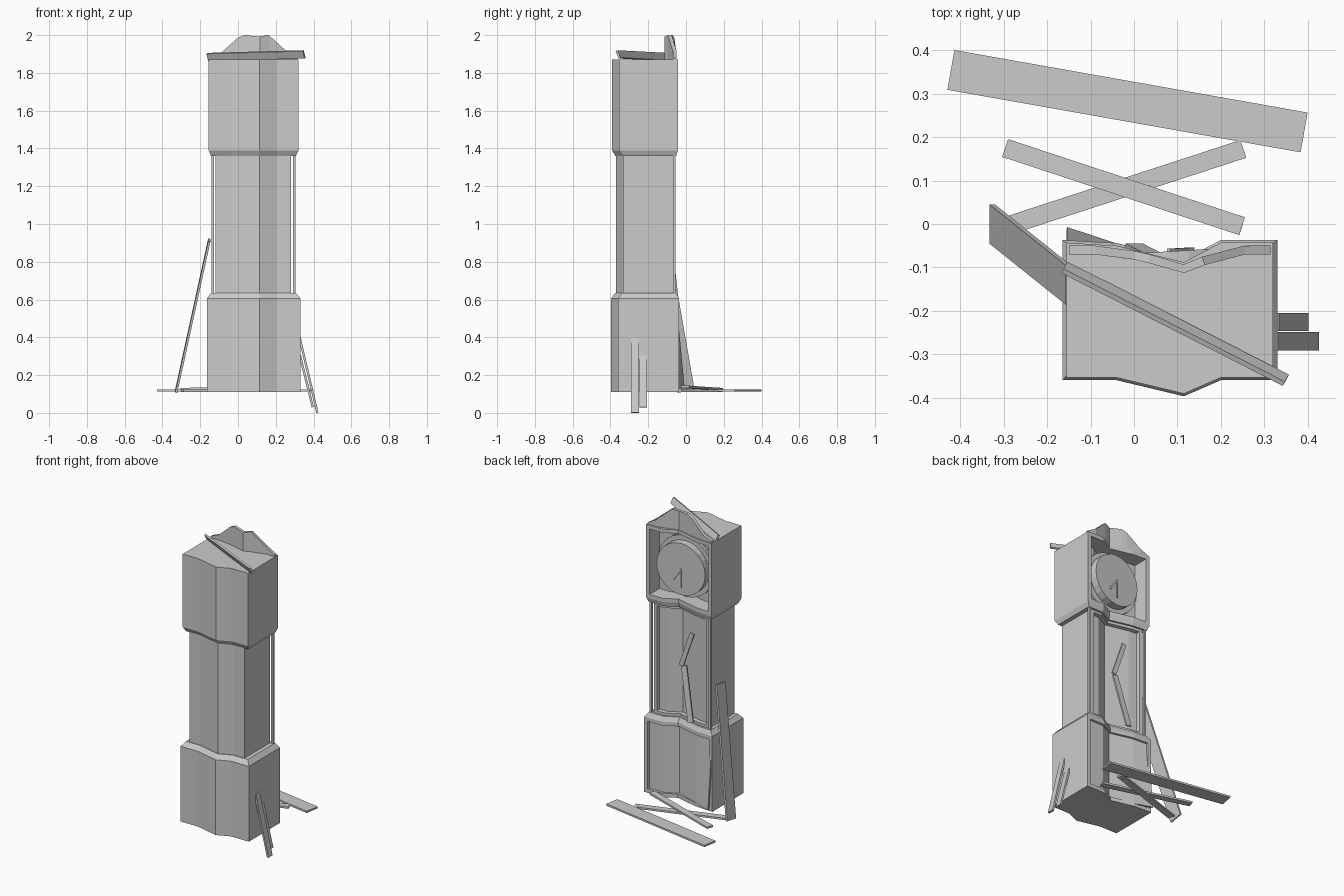
import bpy, bmesh, math
from mathutils import Vector, Matrix

if "Cube" in bpy.data.objects:
    bpy.data.objects.remove(bpy.data.objects["Cube"])


def finish(name, bm):
    bmesh.ops.recalc_face_normals(bm, faces=bm.faces[:])
    me = bpy.data.meshes.new(name)
    bm.to_mesh(me)
    bm.free()
    ob = bpy.data.objects.new(name, me)
    bpy.context.collection.objects.link(ob)
    return ob


# Serpentine plan shared by every section of the case
MID = (-0.04, 0.115, 0.2)


def outline(x0, x1, yb, yf):
    back = [(x0, yb), (MID[0], yb), (MID[1], yb - 0.037), (MID[2], yb), (x1, yb)]
    front = [(x1, yf), (MID[2], yf), (MID[1], yf - 0.045), (MID[0], yf - 0.007), (x0, yf)]
    return back + front


def case(name, levels, door_level, rim, depth):
    """Stack outlines into a closed case, then sink the +y door opening."""
    bm = bmesh.new()
    rings = [[bm.verts.new((x, y, z)) for x, y in outline(*o)] for z, o in levels]
    n = len(rings[0])
    door = []
    for k in range(len(rings) - 1):
        for i in range(n):
            j = (i + 1) % n
            f = bm.faces.new((rings[k][i], rings[k][j], rings[k + 1][j], rings[k + 1][i]))
            if k == door_level and 5 <= i <= 8:
                door.append(f)
    bm.faces.new(rings[0])
    bm.faces.new(rings[-1])
    bmesh.ops.recalc_face_normals(bm, faces=bm.faces[:])
    bmesh.ops.inset_region(bm, faces=door, thickness=rim, use_boundary=True, use_even_offset=True)
    bmesh.ops.inset_region(bm, faces=door, thickness=0.002, use_boundary=True, use_even_offset=True)
    verts = list({v for f in door for v in f.verts})
    bmesh.ops.translate(bm, verts=verts, vec=(0, -depth, 0))
    return finish(name, bm)


def sheet(name, low, high, thick):
    """Thin folded panel between two point rows."""
    bm = bmesh.new()
    a = [bm.verts.new(p) for p in low]
    b = [bm.verts.new(p) for p in high]
    for i in range(len(a) - 1):
        bm.faces.new((a[i], a[i + 1], b[i + 1], b[i]))
    ob = finish(name, bm)
    m = ob.modifiers.new("thickness", 'SOLIDIFY')
    m.thickness = thick
    m.offset = 0
    return ob


def plank(name, p0, p1, side, width, thick=0.012):
    """Board from p0 to p1 with its width lying along side."""
    p0, p1 = Vector(p0), Vector(p1)
    x = (p1 - p0).normalized()
    z = x.cross(Vector(side)).normalized()
    y = z.cross(x)
    rot = Matrix((x, y, z)).transposed().to_4x4()
    bm = bmesh.new()
    bmesh.ops.create_cube(bm, size=1, matrix=Matrix.Translation((p0 + p1) / 2) @ rot
                          @ Matrix.Diagonal(((p1 - p0).length, width, thick, 1)))
    return finish(name, bm)


def disc(name, loc, r, depth, tilt=0.0):
    bm = bmesh.new()
    bmesh.ops.create_cone(bm, cap_ends=True, segments=24, radius1=r, radius2=r, depth=depth,
                          matrix=Matrix.Translation(loc) @ Matrix.Rotation(tilt, 4, 'Z')
                          @ Matrix.Rotation(math.pi / 2, 4, 'X'))
    return finish(name, bm)


# Case sections
BASE = (-0.165, 0.331, -0.36, -0.037)
HEAD = (-0.155, 0.32, -0.354, -0.043)
WAIST = (-0.12, 0.28, -0.333, -0.065)
NECK = (-0.143, 0.307, -0.337, -0.052)
case("clock_base", [(0.11, BASE), (0.605, BASE), (0.635, NECK)], 0, 0.025, 0.02)
case("clock_waist", [(0.63, WAIST), (1.365, WAIST)], 0, 0.022, 0.025)
case("clock_head", [(1.36, NECK), (1.39, HEAD), (1.87, HEAD)], 1, 0.025, 0.1)

# Corner columns beside the waist door
for i, x in enumerate((-0.134, 0.297)):
    plank(f"waist_column_{i}", (x, -0.062, 0.63), (x, -0.062, 1.37), (1, 0, 0), 0.014, 0.014)

# Folded crest on the head
xs = (-0.15, -0.09, 0.0, 0.035, 0.115, 0.16, 0.255, 0.315)
ys = (-0.06, -0.06, -0.072, -0.08, -0.103, -0.085, -0.06, -0.06)
zs = (1.88, 1.905, 1.985, 2.0, 1.992, 2.0, 1.915, 1.88)
sheet("crest", [(x, y, 1.865) for x, y in zip(xs, ys)], list(zip(xs, ys, zs)), 0.02)

# Loose lower panel, sprung out at one corner
px = (0.3, 0.2, 0.115, -0.04, -0.155)
sheet("loose_base_panel",
      [(x, y, 0.13) for x, y in zip(px, (-0.055, -0.055, -0.1, -0.05, -0.012))],
      [(x, y, 0.58) for x, y in zip(px, (-0.055, -0.055, -0.1, -0.062, -0.055))], 0.01)

# Dial, backing ring and drooping hands
disc("dial_backing", (0.083, -0.125, 1.63), 0.2, 0.02)
disc("dial", (0.083, -0.088, 1.63), 0.17, 0.05, 0.06)
plank("minute_hand", (0.08, -0.06, 1.63), (0.08, -0.06, 1.51), (1, 0, 0), 0.008, 0.006)
plank("hour_hand", (0.08, -0.06, 1.63), (0.135, -0.057, 1.55), (1, 0, 0), 0.01, 0.006)

# Snapped pendulum in the waist
plank("pendulum_top", (0.01, -0.08, 1.22), (0.09, -0.08, 0.99), (1, 0, 0.3), 0.03, 0.01)
plank("pendulum_bottom", (0.075, -0.088, 0.99), (0.0, -0.05, 0.65), (1, 0, 0), 0.04, 0.01)

# Fallen boards on the ground, roof and sides
plank("ground_board_wide", (-0.422, 0.355, 0.118), (0.392, 0.211, 0.118), (0.17, 1, 0), 0.093)
plank("ground_board_a", (-0.297, 0.175, 0.126), (0.249, -0.005, 0.138), (0.31, 1, 0), 0.043)
plank("ground_board_b", (0.252, 0.173, 0.117), (-0.294, -0.005, 0.117), (-0.31, 1, 0), 0.043)
plank("roof_board", (-0.16, -0.1, 1.884), (0.35, -0.36, 1.898), (-0.2, -0.39, 0.9), 0.043)
plank("leaning_board_wide", (-0.327, 0.0, 0.115), (-0.152, -0.14, 0.915), (0, 1, 0.17), 0.092)
plank("leaning_board_a", (0.42, -0.27, 0.002), (0.327, -0.27, 0.395), (0, 1, 0), 0.043)
plank("leaning_board_b", (0.396, -0.226, 0.03), (0.328, -0.226, 0.305), (0, 1, 0), 0.041)
